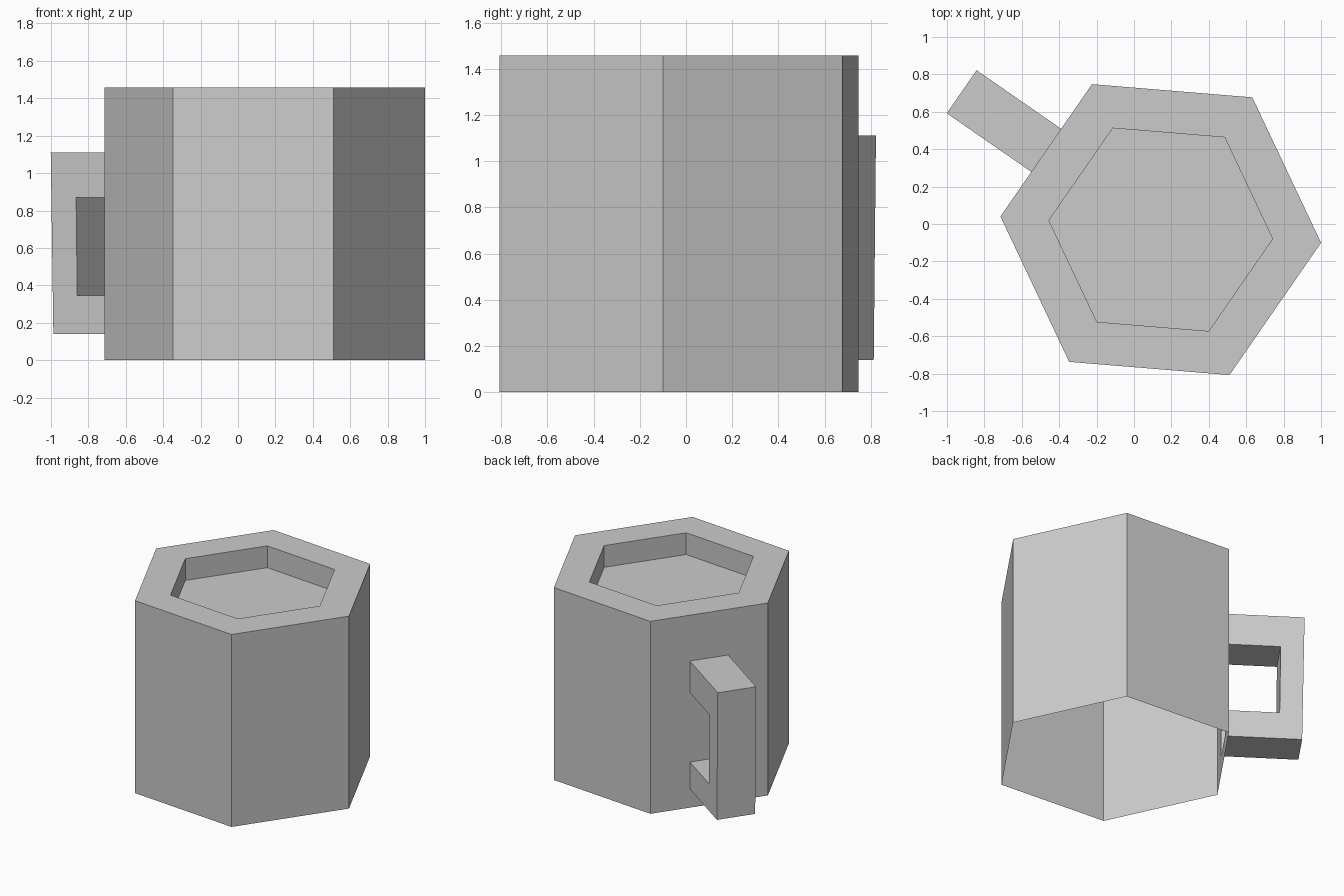
import bpy, bmesh, math
from mathutils import Vector

if "Cube" in bpy.data.objects:
    bpy.data.objects.remove(bpy.data.objects["Cube"], do_unlink=True)

# Material
grey = bpy.data.materials.new("plain_grey")
grey.use_nodes = True
COLOUR = (0.6, 0.6, 0.6, 1)
grey.diffuse_color = COLOUR
grey.node_tree.nodes["Principled BSDF"].inputs["Base Color"].default_value = COLOUR

# Main dimensions
CENTRE = Vector((0.143, -0.03, 0))
TURN = math.radians(-4.7)
RADIUS, INNER, HEIGHT, DEPTH = 0.86, 0.6, 1.457, 0.165
ARM_Z = [0.14, 0.345, 0.87, 1.11]   # lower arm, gap, upper arm
HALF_WIDTH = 0.14


def ring(radius, z):
    """Six corners of a level hexagon."""
    angles = [TURN + i * math.pi / 3 for i in range(6)]
    return [CENTRE + Vector((radius * math.cos(a), radius * math.sin(a), z)) for a in angles]


def add_face(bm, points):
    return bm.faces.new([bm.verts.new(p) for p in points])


def finish(bm, name, recalc=False):
    bmesh.ops.remove_doubles(bm, verts=bm.verts, dist=0.0001)
    if recalc:
        bmesh.ops.recalc_face_normals(bm, faces=bm.faces)
    mesh = bpy.data.meshes.new(name)
    bm.to_mesh(mesh)
    bm.free()
    mesh.materials.append(grey)
    obj = bpy.data.objects.new(name, mesh)
    bpy.context.collection.objects.link(obj)
    return obj


# Frame of the wall that carries the handle
base = ring(RADIUS, 0)
start, end = base[2], base[3]
wall_mid = (start + end) / 2
along = (end - start).normalized()
out = Vector((along.y, -along.x, 0))


def on_wall(side, reach, z):
    return wall_mid + along * side + out * reach + Vector((0, 0, z))


# Cup body: open underneath, with a shallow recess in the top
bm = bmesh.new()
top, rim = ring(RADIUS, HEIGHT), ring(INNER, HEIGHT)
floor = ring(INNER, HEIGHT - DEPTH)
for i in range(6):
    j = (i + 1) % 6
    if i != 2:
        add_face(bm, [base[i], base[j], top[j], top[i]])
    add_face(bm, [top[i], top[j], rim[j], rim[i]])
    add_face(bm, [rim[i], rim[j], floor[j], floor[i]])
add_face(bm, floor)

# Handle wall, with openings where the two hollow arms join
half = (end - start).length / 2
sides = [-half, -HALF_WIDTH, HALF_WIDTH, half]
levels = [0] + ARM_Z + [HEIGHT]
for c in range(3):
    for r in range(5):
        if c == 1 and r in (1, 3):
            continue
        a, b, lo, hi = sides[c], sides[c + 1], levels[r], levels[r + 1]
        add_face(bm, [on_wall(a, 0, lo), on_wall(b, 0, lo), on_wall(b, 0, hi), on_wall(a, 0, hi)])
bmesh.ops.dissolve_degenerate(bm, edges=bm.edges, dist=0.0001)
finish(bm, "cup_body")

# Handle: hollow squared loop, slightly shorter at the bottom
z0, z1, z2, z3 = ARM_Z
profile = [(0, z3), (0.55, z3), (0.533, z0), (0, z0),
           (0, z1), (0.378, z1), (0.385, z2), (0, z2)]
bm = bmesh.new()
near = [on_wall(-HALF_WIDTH, x, z) for x, z in profile]
far = [on_wall(HALF_WIDTH, x, z) for x, z in profile]
add_face(bm, near)
add_face(bm, far[::-1])
for i in (0, 1, 2, 4, 5, 6):
    add_face(bm, [near[i + 1], near[i], far[i], far[i + 1]])
finish(bm, "handle", recalc=True)
